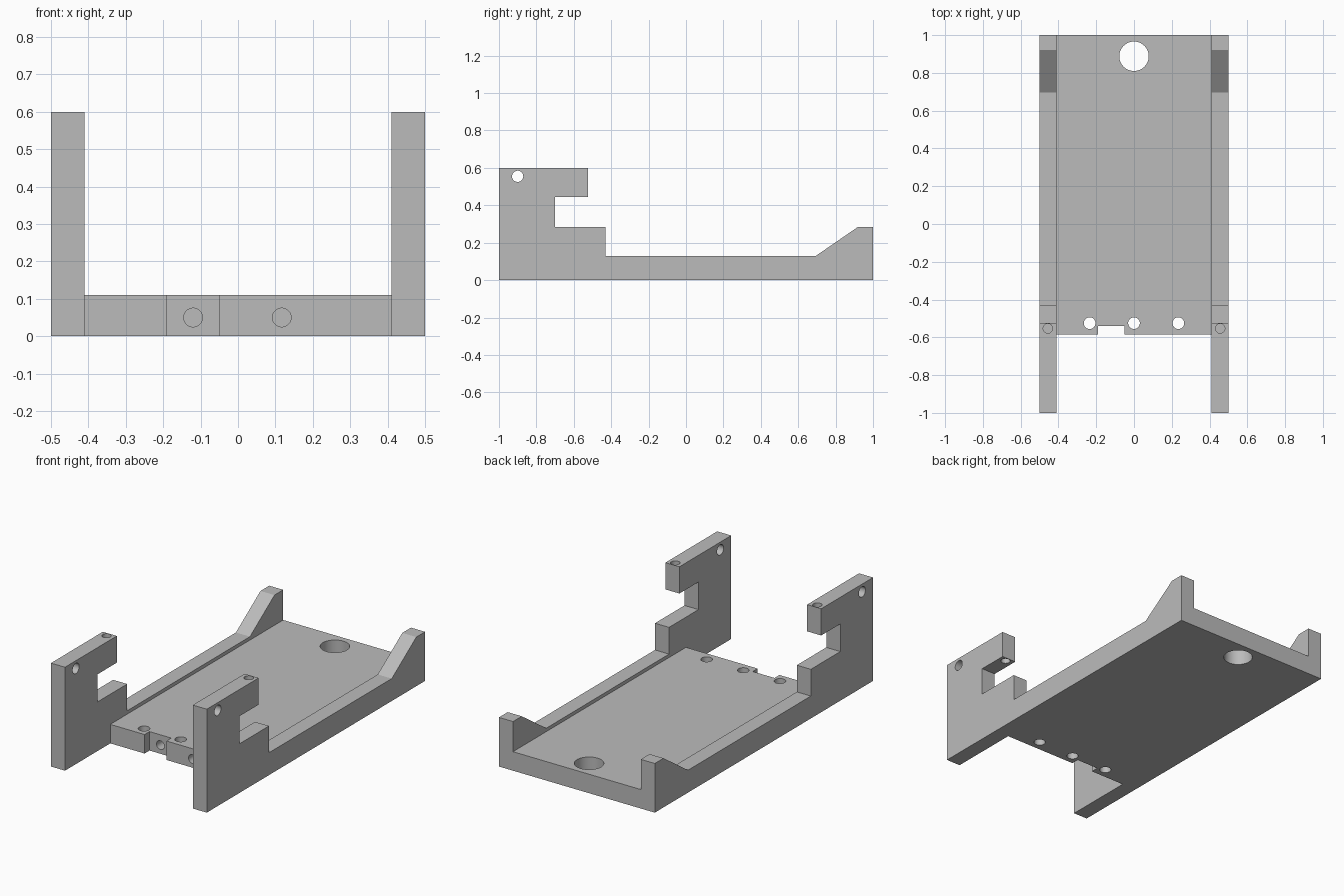
import bpy
import bmesh
import math
from mathutils import Matrix, Vector

old = bpy.data.objects.get("Cube")
if old:
    bpy.data.objects.remove(old, do_unlink=True)

grey = bpy.data.materials.new("plain grey")
grey.use_nodes = True
colour = (0.5, 0.5, 0.5, 1)
grey.diffuse_color = colour
grey.node_tree.nodes["Principled BSDF"].inputs["Base Color"].default_value = colour

INNER, OUTER = 0.41, 0.5
FLOOR_TOP, FLOOR_FRONT = 0.11, -0.585


def finish(name, bm):
    bmesh.ops.recalc_face_normals(bm, faces=bm.faces)
    mesh = bpy.data.meshes.new(name)
    bm.to_mesh(mesh)
    bm.free()
    mesh.materials.append(grey)
    ob = bpy.data.objects.new(name, mesh)
    bpy.context.collection.objects.link(ob)
    return ob


def prism(name, points, offset):
    bm = bmesh.new()
    face = bm.faces.new([bm.verts.new(p) for p in points])
    new = bmesh.ops.extrude_face_region(bm, geom=[face])["geom"]
    bmesh.ops.translate(bm, vec=offset, verts=[v for v in new if isinstance(v, bmesh.types.BMVert)])
    return finish(name, bm)


def drill(name, centre, radius, length, axis):
    bm = bmesh.new()
    turn = Vector((0, 0, 1)).rotation_difference(Vector(axis)).to_matrix().to_4x4()
    bmesh.ops.create_cone(bm, cap_ends=True, segments=48, radius1=radius, radius2=radius,
                          depth=length, matrix=Matrix.Translation(centre) @ turn)
    return finish(name, bm)


def combine(target, tool, operation):
    mod = target.modifiers.new(tool.name, "BOOLEAN")
    mod.operation, mod.solver, mod.object = operation, "EXACT", tool
    bpy.context.view_layer.objects.active = target
    bpy.ops.object.modifier_apply(modifier=mod.name)
    bpy.data.objects.remove(tool, do_unlink=True)


X, Y, Z = (1, 0, 0), (0, 1, 0), (0, 0, 1)

# Floor plate with its front notch
floor = [(-INNER, FLOOR_FRONT), (-0.19, FLOOR_FRONT), (-0.19, -0.54), (-0.05, -0.54),
         (-0.05, FLOOR_FRONT), (INNER, FLOOR_FRONT), (INNER, 1), (-INNER, 1)]
tray = prism("cradle_tray", [(x, y, 0) for x, y in floor], (0, 0, FLOOR_TOP))

# Side walls: hooked front upright, low rail and sloped rear stop
wall = [(-1, 0), (1, 0), (1, 0.285), (0.92, 0.285), (0.695, 0.13), (-0.43, 0.13),
        (-0.43, 0.285), (-0.7, 0.285), (-0.7, 0.445), (-0.525, 0.445), (-0.525, 0.6), (-1, 0.6)]
for side, name in ((1, "left"), (-1, "right")):
    part = prism(name + "_wall", [(side * INNER, y, z) for y, z in wall],
                 (side * (OUTER - INNER), 0, 0))
    combine(tray, part, "UNION")
    # Vertical pin hole through the hook
    combine(tray, drill("hook_hole", (side * 0.456, -0.553, 0.53), 0.025, 0.24, Z), "DIFFERENCE")

# Cross hole through both uprights
combine(tray, drill("upright_hole", (0, -0.9, 0.555), 0.03, 1.2, X), "DIFFERENCE")

# Floor holes: front row, large rear hole and blind holes in the front edge
for x in (-0.235, 0, 0.235):
    combine(tray, drill("floor_hole", (x, -0.525, 0.05), 0.031, 0.3, Z), "DIFFERENCE")
combine(tray, drill("rear_hole", (0, 0.888, 0.05), 0.078, 0.3, Z), "DIFFERENCE")
for x in (-0.12, 0.117):
    combine(tray, drill("edge_hole", (x, -0.52, 0.05), 0.025, 0.24, Y), "DIFFERENCE")

# Round hole walls stay smooth while edges stay crisp
bpy.ops.object.select_all(action="DESELECT")
tray.select_set(True)
bpy.context.view_layer.objects.active = tray
bpy.ops.object.shade_smooth_by_angle(angle=math.radians(30))
